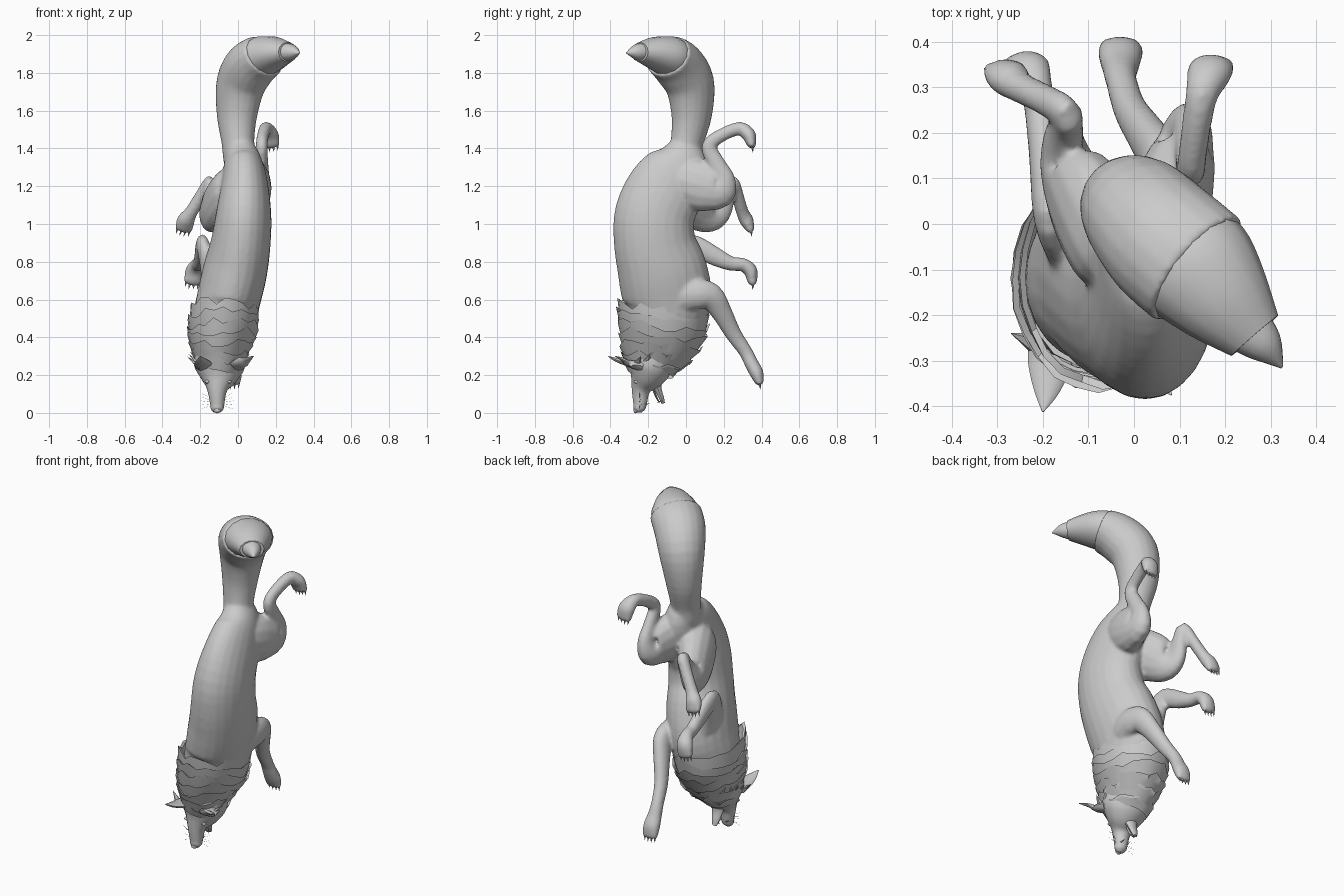
import bpy, bmesh, math, random
from mathutils import Vector

random.seed(4)
fur = bpy.data.materials.new("light_grey")
fur.diffuse_color = (0.6, 0.6, 0.6, 1)


def finish(bm, name, angle=50):
    bmesh.ops.recalc_face_normals(bm, faces=bm.faces)
    me = bpy.data.meshes.new(name)
    bm.to_mesh(me)
    bm.free()
    me.materials.append(fur)
    ob = bpy.data.objects.new(name, me)
    bpy.context.collection.objects.link(ob)
    bpy.ops.object.select_all(action='DESELECT')
    bpy.context.view_layer.objects.active = ob
    ob.select_set(True)
    bpy.ops.object.shade_smooth_by_angle(angle=math.radians(angle))
    return ob


def spline(pts, steps):
    """Catmull-Rom through points of any dimension."""
    out, n = [], len(pts)
    for i in range(n - 1):
        quad = [pts[max(0, min(n - 1, j))] for j in range(i - 1, i + 3)]
        for s in range(steps):
            t = s / steps
            out.append([0.5 * (2 * b + (c - a) * t + (2 * a - 5 * b + 4 * c - d) * t * t
                               + (3 * b - a - 3 * c + d) * t ** 3) for a, b, c, d in zip(*quad)])
    return out + [list(pts[-1])]


def bridge(bm, rings):
    for a, b in zip(rings, rings[1:]):
        n = len(a)
        for i in range(n):
            bm.faces.new((a[i], a[(i + 1) % n], b[(i + 1) % n], b[i]))


def tube(bm, pts, ref=(1, 0, 0), sides=14, steps=4):
    """Loft of ellipses; each point is x, y, z, radius along ref, other radius."""
    path, rings = spline(pts, steps), []
    for i, p in enumerate(path):
        a, b = path[max(0, i - 1)], path[min(len(path) - 1, i + 1)]
        t = (Vector(b[:3]) - Vector(a[:3])).normalized()
        u = Vector(ref) - t * t.dot(Vector(ref))
        u.normalize()
        v = t.cross(u)
        rings.append([bm.verts.new(Vector(p[:3])
                      + u * max(p[3], .0004) * math.cos(2 * math.pi * k / sides)
                      + v * max(p[4], .0004) * math.sin(2 * math.pi * k / sides)) for k in range(sides)])
    bridge(bm, rings)
    bm.faces.new(rings[0])
    bm.faces.new(rings[-1])


def spike(bm, a, b, r, ref=(1, 0, 0), flat=1, sides=6):
    tube(bm, [(*a, r, r * flat), (*b, 0, 0)], ref, sides, 1)


# torso, tail and legs are lofted into one skin
skin = bmesh.new()
side = (1, 1, 0)
tube(skin, [(.005, -.005, 1.43, .07, .075), (.025, -.025, 1.33, .1, .15), (.035, -.1, 1.2, .125, .2),
            (.03, -.165, 1.05, .147, .212), (.015, -.165, .9, .158, .217), (-.015, -.125, .75, .17, .237),
            (-.05, -.1, .6, .169, .235), (-.075, -.12, .48, .165, .19), (-.09, -.15, .35, .14, .16),
            (-.1, -.18, .25, .1, .11)], sides=24)
tube(skin, [(.02, -.04, 1.25, .07, .09), (.01, -.01, 1.35, .083, .095), (0, .005, 1.43, .084, .09),
            (-.005, .03, 1.58, .103, .114), (.015, .02, 1.74, .129, .134), (.07, -.04, 1.84, .144, .134),
            (.14, -.1, 1.89, .146, .116)], side, 20)


def leg(name, pts):
    a, b = Vector(pts[-2][:3]), Vector(pts[-1][:3])
    d = (b - a).normalized()
    tube(skin, pts + [(*(b + d * .02), .028, .022)])
    across = (Vector((1, 0, 0)) - d * d.x).normalized()
    down = across.cross(d)
    claws = bmesh.new()
    for i in range(4):
        s = i - 1.5
        toe = b + across * s * .022 + d * (.012 - .005 * abs(s))
        tube(skin, [(*(toe - d * .035), .012, .016), (*toe, .015, .022), (*(toe + d * .022), .008, .011)],
             sides=8, steps=2)
        spike(claws, toe + d * .012, toe + d * .042 - down * .008, .008, sides=5)
    finish(claws, name + "_claws", 60)


leg("hind_leg_right", [(.04, -.1, 1.24, .03, .03), (.055, -.05, 1.24, .085, .11), (.075, .04, 1.215, .095, .14),
                       (.1, .125, 1.19, .08, .13), (.115, .18, 1.18, .062, .095), (.125, .2, 1.24, .043, .06),
                       (.125, .16, 1.32, .036, .048), (.125, .122, 1.41, .032, .041),
                       (.132, .18, 1.465, .032, .036), (.148, .28, 1.505, .036, .036),
                       (.165, .33, 1.475, .05, .038), (.172, .345, 1.43, .047, .028)])
leg("hind_leg_left", [(0, -.13, 1.2, .04, .04), (-.03, -.07, 1.19, .1, .12), (-.09, .03, 1.12, .095, .14),
                      (-.14, .115, 1.06, .068, .11), (-.155, .17, 1.08, .048, .08), (-.148, .215, 1.16, .037, .05),
                      (-.15, .245, 1.22, .033, .039),
                      (-.2, .275, 1.14, .034, .034), (-.25, .3, 1.06, .036, .034), (-.275, .32, 1.02, .048, .038),
                      (-.285, .335, .985, .046, .028)])
leg("front_leg_left", [(-.06, -.1, .58, .03, .04), (-.11, -.05, .66, .075, .12), (-.15, -.02, .78, .052, .095),
                       (-.185, .015, .885, .036, .06), (-.192, .08, .868, .035, .056),
                       (-.197, .16, .825, .035, .05), (-.205, .24, .79, .035, .039), (-.215, .3, .785, .037, .036),
                       (-.23, .34, .755, .048, .038), (-.24, .35, .705, .046, .028)])
leg("front_leg_right", [(0, -.1, .62, .03, .04), (.04, -.04, .62, .075, .1), (.07, .05, .63, .06, .085),
                        (.065, .13, .615, .05, .073), (.03, .19, .53, .043, .056), (-.008, .25, .42, .037, .044),
                        (-.028, .315, .325, .035, .037), (-.03, .345, .265, .042, .037),
                        (-.03, .372, .215, .05, .038), (-.03, .385, .175, .048, .028)])
body = finish(skin, "body_tail_and_legs", 180)
m = body.modifiers.new("blend", 'REMESH')
m.mode, m.voxel_size, m.use_smooth_shade = 'VOXEL', .009, True
m = body.modifiers.new("soften", 'SMOOTH')
m.factor, m.iterations = .5, 8

# pointed end of the tail
for name, pts in {
    "tail_end": [(.1, -.065, 1.872, .128, .11), (.14, -.1, 1.89, .136, .107), (.2, -.17, 1.905, .11, .086),
                 (.265, -.245, 1.91, .068, .052)],
    "tail_tip": [(.25, -.23, 1.91, .058, .05), (.29, -.27, 1.91, .04, .038), (.325, -.315, 1.905, .003, .003)],
}.items():
    bm = bmesh.new()
    tube(bm, pts, side, 14)
    finish(bm, name)

# shaggy neck fur: overlapping flared shells with ragged upper edges
profile = [(-.1, -.19, .2, .105, .12), (-.095, -.165, .28, .135, .165), (-.09, -.135, .36, .165, .21),
           (-.08, -.12, .44, .18, .23), (-.077, -.122, .52, .18, .232), (-.06, -.11, .6, .165, .23)]
layers = spline(profile, 8)
for n in range(7):
    low, high = layers[1 + 4 * n], layers[6 + 5 * n]
    bm, rings, count = bmesh.new(), [], 24
    rag = [random.uniform(-.018, .024) for k in range(count)]
    for f, flare in ((0, .97), (.55, 1.02), (1, 1.05)):
        c = [a + (b - a) * f for a, b in zip(low, high)]
        ring = []
        for k in range(count):
            th = 2 * math.pi * k / count
            r = flare + rag[k] * f * .9
            tilt = .012 * math.sin(th * 2 + n) - .018 * math.sin(th)
            ring.append(bm.verts.new((c[0] + c[3] * r * math.cos(th), c[1] + c[4] * r * math.sin(th),
                                      c[2] + rag[k] * f + tilt)))
        rings.append(ring)
    inner = [bm.verts.new((v.co.x * .93 - .005, v.co.y * .93 - .008, v.co.z - .012)) for v in rings[-1]]
    bridge(bm, rings + [inner])
    finish(bm, "neck_fur_%d" % (n + 1), 35)

# throat and cheek tufts
bm = bmesh.new()
for s in (-1, 1):
    for k in range(5):
        y = -.27 + .05 * k
        base = Vector((-.1 + s * .1, y, .24 + .012 * k))
        spike(bm, base, base + Vector((s * (.07 - .008 * k), .03, .06)), .035, (0, 1, 0), .4, 5)
for k in range(6):
    base = Vector((-.14 + .03 * (k % 3), -.06 + .05 * (k // 3), .23 + .07 * (k // 3)))
    spike(bm, base, base + Vector((0, .06, .05)), .03, flat=.4, sides=5)
finish(bm, "cheek_tufts", 30)

# head and muzzle
bm = bmesh.new()
tube(bm, [(-.095, -.18, .34, .13, .135), (-.098, -.19, .25, .135, .122), (-.102, -.21, .19, .105, .095),
          (-.11, -.238, .125, .055, .052), (-.11, -.243, .05, .038, .037), (-.11, -.248, .02, .033, .03),
          (-.11, -.25, .003, .018, .014)])
finish(bm, "head")

# open lower jaw and tongue
bm = bmesh.new()
tube(bm, [(-.105, -.17, .19, .06, .05), (-.108, -.15, .13, .036, .022), (-.108, -.13, .08, .024, .014),
          (-.108, -.12, .05, .014, .009)], sides=10)
finish(bm, "lower_jaw")
bm = bmesh.new()
tube(bm, [(-.108, -.18, .14, .02, .006), (-.108, -.155, .08, .018, .005), (-.108, -.14, .055, .006, .003)], sides=8)
finish(bm, "tongue")

# eyes, ears, teeth and whiskers on both sides of the muzzle
eyes, ears, teeth, whiskers, nose = (bmesh.new() for _ in range(5))
for s, bx, tx, ty in ((-1, -.18, -.2, -.412), (1, -.015, .082, -.375)):
    e = Vector((-.105 + s * .058, -.268, .165))
    tube(eyes, [(*(e + Vector((0, .014, 0))), .013, .013), (*e, .012, .008),
                (*(e - Vector((0, .006, 0))), .004, .003)], sides=8, steps=2)
    mx = bx + (tx - bx) * .6
    tube(ears, [(bx, -.24, .25, .05, .03), (bx + (tx - bx) * .25, -.305, .262, .048, .018),
                (mx, ty + .045, .28, .028, .011), (tx, ty, .3, .002, .002)], sides=10)
    spike(teeth, (-.11 + s * .022, -.225, .045), (-.11 + s * .02, -.19, .05), .007)
    spike(teeth, (-.108 + s * .014, -.125, .065), (-.108 + s * .014, -.155, .055), .005)
    for k in range(5):
        w = Vector((-.11 + s * .03, -.245, .04 + .008 * k))
        spike(whiskers, w, w + Vector((s * .055, .02 * (k % 2), -.02 + .014 * k)), .0006, (0, 1, 0), sides=3)
tube(nose, [(-.11, -.262, .03, .012, .012), (-.11, -.262, .012, .02, .016), (-.11, -.258, .001, .01, .008)], sides=8)
for b, name in ((eyes, "eyes"), (ears, "ears"), (teeth, "teeth"), (whiskers, "whiskers"), (nose, "nose")):
    finish(b, name)
